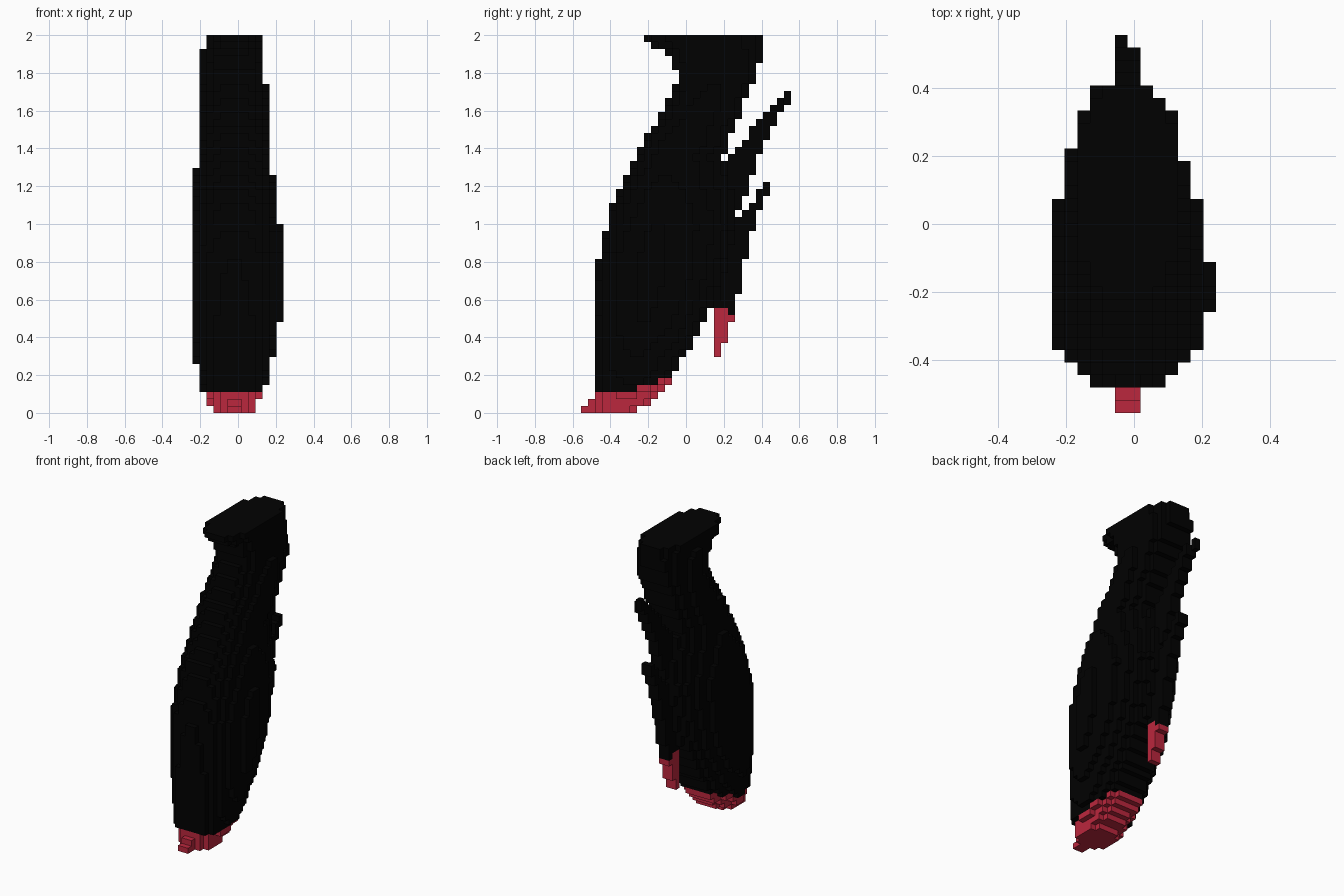
import bpy, bmesh

cube = bpy.data.objects.get("Cube")
if cube:
    bpy.data.objects.remove(cube, do_unlink=True)

S = 1 / 27            # block size
NX, NY, NZ = 13, 30, 54


def material(name, rgb):
    m = bpy.data.materials.new(name)
    m.use_nodes = True
    m.diffuse_color = (*rgb, 1)
    m.node_tree.nodes["Principled BSDF"].inputs["Base Color"].default_value = (*rgb, 1)
    return m


black = material("black", (0.0004, 0.0004, 0.0004))
red = material("red", (0.50, 0.020, 0.047))


def step(table, k):
    """Value of the last (start_layer, value) entry at or below layer k."""
    return [v for s, v in table if s <= k][-1]


def smooth(table, k):
    """Value at layer k, interpolated between the entries."""
    for (k0, v0), (k1, v1) in zip(table, table[1:]):
        if k0 <= k < k1:
            return v0 + (v1 - v0) * (k - k0) / (k1 - k0)
    return table[-1][1]


# Outline of the main body by layer, in blocks
FRONT = [(0, 2), (22, 3), (26, 4), (30, 5), (32, 6), (34, 7), (36, 8), (38, 9),
         (40, 10), (41, 11), (43, 12), (45, 13), (47, 14), (49, 13), (51, 12),
         (52, 10), (53, 9)]
BACK = [(0, 8), (1, 10), (2, 11), (3, 12), (4, 13), (6, 14), (8, 15), (9, 16),
        (11, 17), (13, 18), (15, 19), (18, 20), (22, 21), (26, 22), (34, 21),
        (36, 20), (37, 21), (40, 22), (42, 23), (45, 24), (47, 25), (50, 26)]
HALF_WIDTH = [(0, 3.0), (1, 3.5), (2, 3.75), (3, 4.52), (4, 4.7), (7, 5.5), (8, 5.65),
              (13, 6.62), (20, 6.85), (26, 6.62), (27, 6.5), (33, 5.62), (34, 5.52),
              (35, 5.3), (46, 4.62), (47, 4.53), (51, 4.5), (52, 4.35), (53, 4.25)]
CENTRE = 5.95
# Where the widest point lies from front to back, and how full the back is
WIDEST = [(0, .5), (8, .45), (13, .42), (34, .42), (46, .5)]
FULLNESS = [(0, 1.7), (13, 1.5), (34, 1.5), (46, 2.2)]

# Back ridge: (start layer, back limit)
RIDGE = [(0, 0), (15, 22), (17, 23), (22, 24), (26, 25), (28, 22), (29, 23),
         (31, 24), (34, 25), (36, 0)]
# Spikes: (layer, first block, end block)
LOWER_SPIKE = [(28, 23, 25), (29, 24, 26), (30, 25, 26), (31, 25, 27), (32, 26, 27)]
UPPER_SPIKE = [(36, 21, 25), (37, 22, 26), (38, 23, 26), (39, 24, 27), (40, 24, 27),
               (41, 25, 28), (42, 26, 28), (43, 27, 29), (44, 28, 30), (45, 29, 30)]

cells = {}


def put(part, i, j, k):
    cells.setdefault((i, j, k), part)


# Main body: stacked teardrop sections, with a red base
for k in range(NZ):
    f0, b0 = step(FRONT, k), step(BACK, k)
    f, b = smooth(FRONT, k) - .5, smooth(BACK, k) + .5
    cy, ax = f + smooth(WIDEST, k) * (b - f), smooth(HALF_WIDTH, k)
    for j in range(f0, max(b0, step(RIDGE, k))):
        y = j + .5
        if y < cy:
            dy = ((cy - y) / (cy - f)) ** 2.2
        else:
            dy = ((y - cy) / (b - cy)) ** smooth(FULLNESS, k)
        for i in range(NX):
            dx = abs((i + .5 - CENTRE) / ax) ** 2.2
            if dx + dy <= 1 or (i in (5, 6) and j < b0):
                is_red = k < 3 or (k == 3 and j >= 8) or (k == 4 and j >= 11)
                put("red_base" if is_red else "body", i, j, k)

# Narrow parts along the centre line, two blocks wide
for i in (5, 6):
    for j, k in ((0, 0), (1, 0), (1, 1)):
        put("front_tip", i, j, k)
    for j, k0, k1 in ((19, 8, 15), (20, 10, 15), (21, 13, 14)):
        for k in range(k0, k1):
            put("rear_barb", i, j, k)
    put("back_ridge", i, 21, 14)
    for k in range(15, 36):
        for j in range(step(BACK, k), step(RIDGE, k)):
            put("back_ridge", i, j, k)
    for name, rows in (("lower_spike", LOWER_SPIKE), ("upper_spike", UPPER_SPIKE)):
        for k, j0, j1 in rows:
            for j in range(j0, j1):
                if j < 29 or i == 5:
                    put(name, i, j, k)

# Corner offsets of each block side, counter-clockwise from outside
SIDES = {
    (1, 0, 0): ((1, 0, 0), (1, 1, 0), (1, 1, 1), (1, 0, 1)),
    (-1, 0, 0): ((0, 0, 0), (0, 0, 1), (0, 1, 1), (0, 1, 0)),
    (0, 1, 0): ((0, 1, 0), (0, 1, 1), (1, 1, 1), (1, 1, 0)),
    (0, -1, 0): ((0, 0, 0), (1, 0, 0), (1, 0, 1), (0, 0, 1)),
    (0, 0, 1): ((0, 0, 1), (1, 0, 1), (1, 1, 1), (0, 1, 1)),
    (0, 0, -1): ((0, 0, 0), (0, 1, 0), (1, 1, 0), (1, 0, 0)),
}


def build(part, mat):
    """Mesh of the exposed block sides of one part."""
    bm = bmesh.new()
    verts = {}
    for c, name in cells.items():
        if name != part:
            continue
        for n, corners in SIDES.items():
            if tuple(a + d for a, d in zip(c, n)) in cells:
                continue
            quad = []
            for o in corners:
                p = tuple(a + d for a, d in zip(c, o))
                if p not in verts:
                    verts[p] = bm.verts.new(((p[0] - NX / 2) * S,
                                             (p[1] - NY / 2) * S, p[2] * S))
                quad.append(verts[p])
            bm.faces.new(quad)
    mesh = bpy.data.meshes.new(part)
    bm.to_mesh(mesh)
    bm.free()
    mesh.materials.append(mat)
    bpy.context.collection.objects.link(bpy.data.objects.new(part, mesh))


for part in ("body", "back_ridge", "lower_spike", "upper_spike"):
    build(part, black)
for part in ("red_base", "front_tip", "rear_barb"):
    build(part, red)
